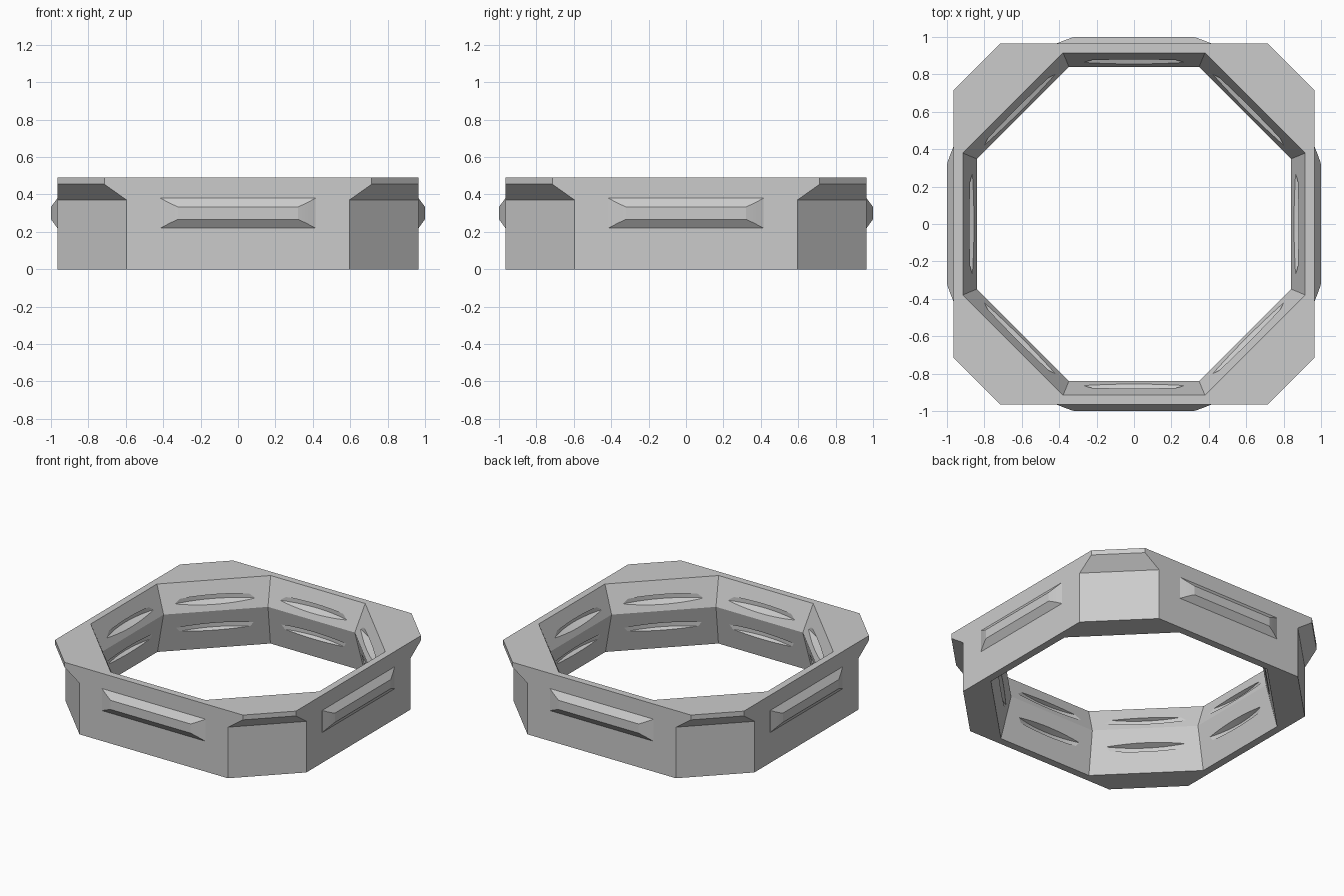
import bpy
import math

cube = bpy.data.objects.get("Cube")
if cube:
    bpy.data.objects.remove(cube, do_unlink=True)

grey = bpy.data.materials.new("light_grey")
grey.use_nodes = True
colour = (0.6, 0.6, 0.6, 1)
grey.diffuse_color = colour
shader = next(n for n in grey.node_tree.nodes if n.type == "BSDF_PRINCIPLED")
shader.inputs["Base Color"].default_value = colour


def loft(name, loops, ring=False):
    """Skin equal-sized loops; join last to first, or cap both ends."""
    n = len(loops[0])
    verts = [p for loop in loops for p in loop]
    count = len(loops)
    faces = []
    for i in range(count if ring else count - 1):
        a, b = i * n, (i + 1) % count * n
        for j in range(n):
            k = (j + 1) % n
            faces.append((a + j, a + k, b + k, b + j))
    if not ring:
        faces.append(tuple(reversed(range(n))))
        faces.append(tuple(range((count - 1) * n, count * n)))
    mesh = bpy.data.meshes.new(name)
    mesh.from_pydata(verts, [], faces)
    mesh.materials.append(grey)
    obj = bpy.data.objects.new(name, mesh)
    bpy.context.collection.objects.link(obj)
    return obj


def cut_square(corner, z, half=0.965):
    """Square with cut corners, counter-clockwise."""
    c, h = corner, half
    return [(h, -c, z), (h, c, z), (c, h, z), (-c, h, z),
            (-h, c, z), (-h, -c, z), (-c, -h, z), (c, -h, z)]


def octagon(apothem, z):
    return cut_square(apothem * math.tan(math.pi / 8), z, apothem)


def circle(radius, z, n=96):
    return [(radius * math.cos(2 * math.pi * i / n),
             radius * math.sin(2 * math.pi * i / n), z) for i in range(n)]


# Band: flared corners outside, waisted octagon inside
waist = 0.30
band = loft("band", [
    cut_square(0.595, 0), cut_square(0.595, 0.37),
    cut_square(0.715, 0.455), cut_square(0.715, 0.49),
    octagon(0.915, 0.49), octagon(0.84, waist), octagon(0.91, 0)], ring=True)

# Lens-shaped grooves on the inner faces
for z in (0.375, 0.17):
    cutter = loft("groove_cutter", [
        circle(0.82, z - 0.05), circle(0.905, z - 0.015),
        circle(0.905, z + 0.015), circle(0.82, z + 0.05)])
    cutter.hide_render = True
    mod = band.modifiers.new("groove", "BOOLEAN")
    mod.operation = "DIFFERENCE"
    mod.solver = "EXACT"
    mod.object = cutter
    bpy.context.view_layer.objects.active = band
    bpy.ops.object.modifier_apply(modifier=mod.name)
    bpy.data.objects.remove(cutter, do_unlink=True)

# Raised bar on each outer side, its ends rounded off by a cylinder
wall, front, radius = 0.965, 1.0, 1.05
reach = math.sqrt(radius ** 2 - wall ** 2)
flat = math.sqrt(radius ** 2 - front ** 2)
steps = [flat + (reach - flat) * i / 5 for i in range(6)]
stations = [-x for x in reversed(steps)] + steps
for i, side in enumerate(("front", "left", "back", "right")):
    loops = []
    for x in stations:
        y = max(wall + 0.0005, min(front, math.sqrt(radius ** 2 - x * x)))
        h = 0.08 - (y - wall) * 1.34
        loops.append([(x, -wall + 0.01, waist - 0.08), (x, -wall, waist - 0.08),
                      (x, -y, waist - h), (x, -y, waist + h),
                      (x, -wall, waist + 0.08), (x, -wall + 0.01, waist + 0.08)])
    bar = loft(side + "_bar", loops)
    bar.rotation_euler.z = i * math.pi / 2

# Sharp edges stay sharp, curved ends and groove floors are smooth
for obj in [o for o in bpy.context.collection.objects if o.type == "MESH"]:
    if obj.name == "band" or obj.name.endswith("_bar"):
        bpy.ops.object.select_all(action="DESELECT")
        obj.select_set(True)
        bpy.context.view_layer.objects.active = obj
        bpy.ops.object.shade_smooth_by_angle(angle=math.radians(12))
